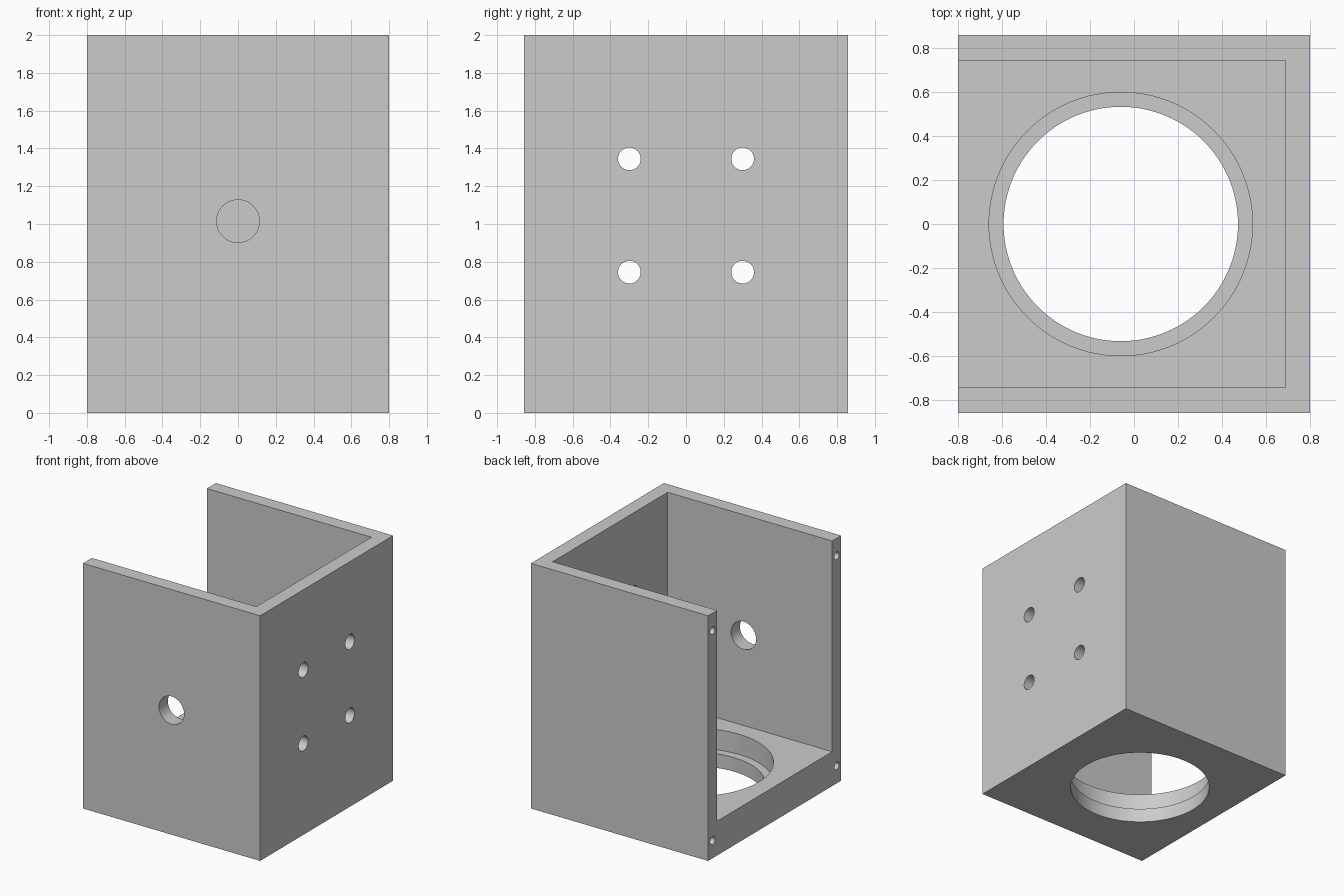
import bpy
from math import pi

cube = bpy.data.objects.get("Cube")
if cube:
    bpy.data.objects.remove(cube, do_unlink=True)

grey = bpy.data.materials.new("plain_grey")
grey.use_nodes = True
grey.diffuse_color = (0.6, 0.6, 0.6, 1)
grey.node_tree.nodes["Principled BSDF"].inputs["Base Color"].default_value = (0.6, 0.6, 0.6, 1)

WIDTH, DEPTH, HEIGHT = 1.6, 1.714, 2.0
WALL, FLOOR, LEDGE = 0.115, 0.28, 0.115
BORE_X = -0.06


def box(name, low, high):
    centre = [(a + b) / 2 for a, b in zip(low, high)]
    bpy.ops.mesh.primitive_cube_add(size=1, location=centre)
    obj = bpy.context.object
    obj.name = name
    obj.scale = [b - a for a, b in zip(low, high)]
    bpy.ops.object.transform_apply(location=True, rotation=False, scale=True)
    obj.data.materials.append(grey)
    return obj


def cylinder(name, centre, radius, length, axis, sides=48):
    turn = {"x": (0, pi / 2, 0), "y": (pi / 2, 0, 0), "z": (0, 0, 0)}[axis]
    bpy.ops.mesh.primitive_cylinder_add(vertices=sides, radius=radius, depth=length,
                                        location=centre, rotation=turn)
    obj = bpy.context.object
    obj.name = name
    obj.data.materials.append(grey)
    return obj


def cut(target, cutter):
    cutter.hide_render = True
    mod = target.modifiers.new("cut", "BOOLEAN")
    mod.operation, mod.solver, mod.object = "DIFFERENCE", "EXACT", cutter
    bpy.context.view_layer.objects.active = target
    bpy.ops.object.modifier_apply(modifier=mod.name)
    bpy.data.objects.remove(cutter, do_unlink=True)


# Housing block, open at the top and on the -x side
x, y = WIDTH / 2, DEPTH / 2
housing = box("housing", (-x, -y, 0), (x, y, HEIGHT))
cut(housing, box("cavity", (-x - 0.2, WALL - y, FLOOR), (x - WALL, y - WALL, HEIGHT + 0.2)))

# Stepped bore in the floor
cut(housing, cylinder("through_bore", (BORE_X, 0, 0.1), 0.532, 0.8, "z", 128))
cut(housing, cylinder("counterbore", (BORE_X, 0, LEDGE + 0.2), 0.598, 0.4, "z", 128))

# Single hole in the front wall
cut(housing, cylinder("front_hole", (0, -y, 1.015), 0.113, 0.5, "y", 64))

# Four mounting holes in the closed side wall
for side in (-1, 1):
    for level in (0.745, 1.345):
        cut(housing, cylinder("mounting_hole", (x, side * 0.3, level), 0.06, 0.5, "x"))

# Four blind screw holes in the rim of the open side
for side in (-1, 1):
    for level in (0.143, 1.857):
        cut(housing, cylinder("screw_hole", (-x, side * 0.8, level), 0.031, 0.5, "x", 32))

bpy.ops.object.select_all(action="DESELECT")
housing.select_set(True)
bpy.context.view_layer.objects.active = housing
bpy.ops.object.shade_smooth_by_angle(angle=pi / 6)
